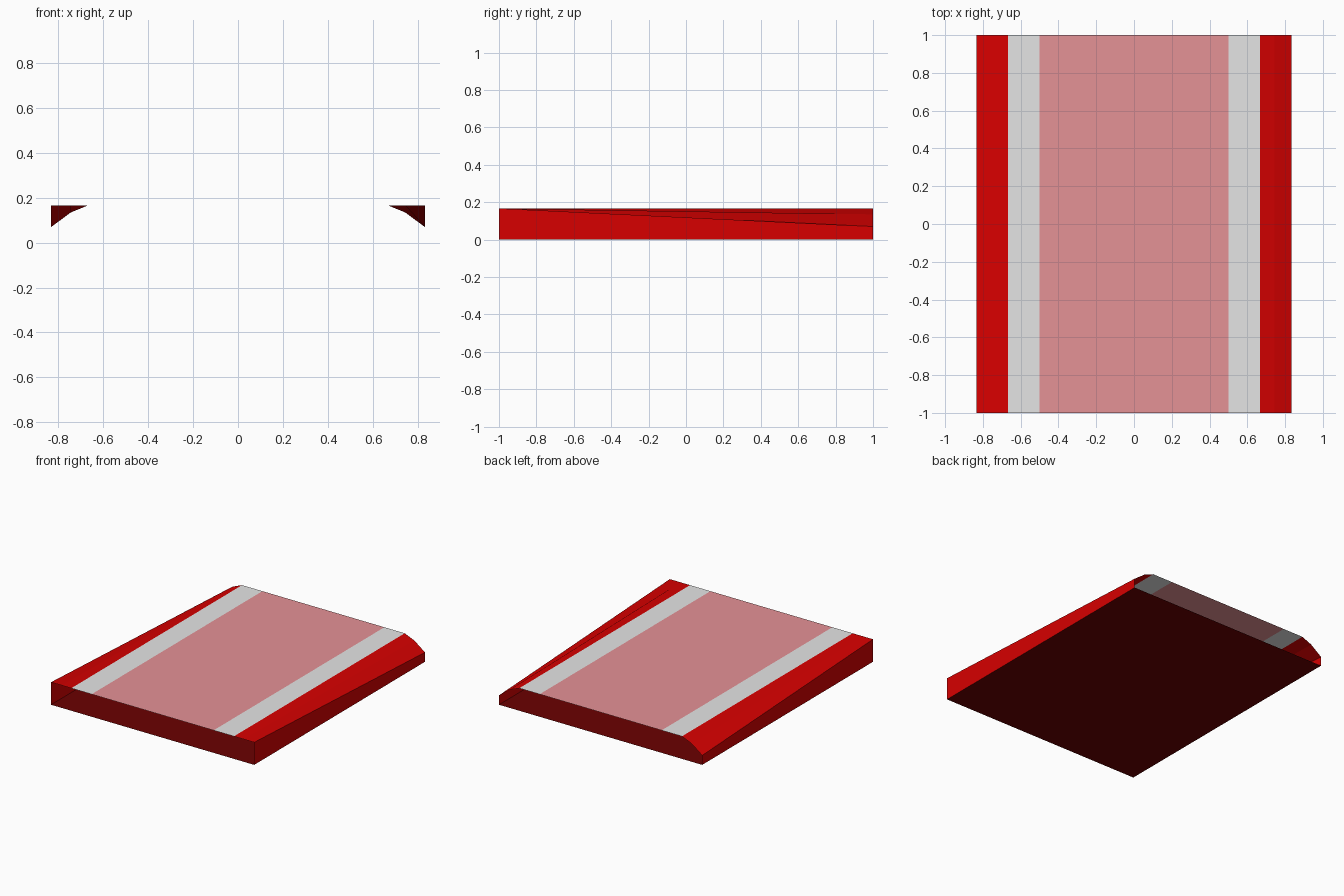
import bpy
import bmesh

if "Cube" in bpy.data.objects:
    bpy.data.objects.remove(bpy.data.objects["Cube"])


def srgb(r, g, b):
    def lin(c):
        c /= 255
        return c / 12.92 if c <= 0.04045 else ((c + 0.055) / 1.055) ** 2.4
    return (lin(r), lin(g), lin(b), 1)


def material(name, rgb):
    m = bpy.data.materials.new(name)
    m.diffuse_color = srgb(*rgb)
    m.use_nodes = True
    m.node_tree.nodes["Principled BSDF"].inputs["Base Color"].default_value = m.diffuse_color
    return m


RED = material("red", (215, 0, 0))
DARK = material("dark red", (107, 0, 0))
GREY = material("light grey", (229, 229, 229))
PINK = material("pink", (229, 146, 150))

W, H, L = 0.833, 0.167, 1.0
SHOULDER, STRIPE, BEND = 0.667, 0.5, 0.745


def loft(name, front, back, mat, mirror=False):
    """Skin an open strip between matching (x, z) profiles at both ends."""
    bm = bmesh.new()
    for s in ((1, -1) if mirror else (1,)):
        f = [bm.verts.new((s * x, -L, z)) for x, z in front]
        b = [bm.verts.new((s * x, L, z)) for x, z in back]
        for i in range(len(f) - 1):
            quad = [f[i], f[i + 1], b[i + 1], b[i]]
            bm.faces.new(quad if s > 0 else quad[::-1])
    me = bpy.data.meshes.new(name)
    bm.to_mesh(me)
    bm.free()
    me.materials.append(mat)
    ob = bpy.data.objects.new(name, me)
    bpy.context.collection.objects.link(ob)


# Flat top: pink centre panel with a grey stripe on each side
centre = [(-STRIPE, H), (STRIPE, H)]
loft("centre_panel", centre, centre, PINK)
stripe = [(STRIPE, H), (SHOULDER, H)]
loft("side_stripes", stripe, stripe, GREY, mirror=True)

# Shoulders and side walls: square corner in front, rounded off at the back
loft("tapered_sides",
     [(W, 0), (W, H), (BEND, H), (SHOULDER, H)][::-1],
     [(W, 0), (W, 0.07), (BEND, 0.135), (SHOULDER, H)][::-1],
     RED, mirror=True)

# Darker underside; both ends of the shell stay open
base = [(W, 0), (-W, 0)]
loft("underside", base, base, DARK)
